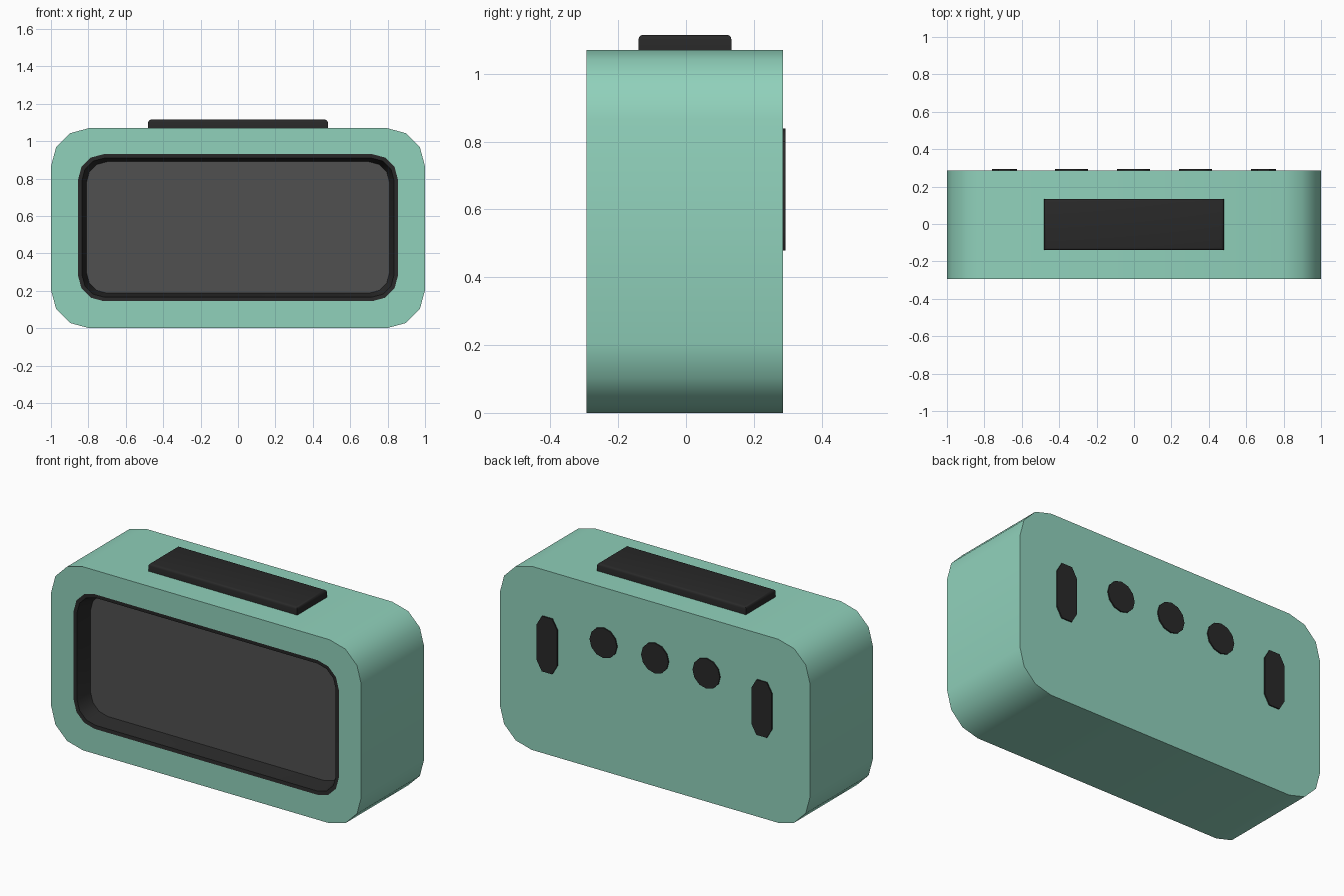
import bpy, bmesh
from math import cos, sin, pi, radians

if "Cube" in bpy.data.objects:
    bpy.data.objects.remove(bpy.data.objects["Cube"])


def material(name, rgb):
    m = bpy.data.materials.new(name)
    m.diffuse_color = (*rgb, 1)
    m.use_nodes = True
    m.node_tree.nodes["Principled BSDF"].inputs["Base Color"].default_value = m.diffuse_color
    return m


GREEN = material("mint_green", (0.28, 0.64, 0.50))
BLACK = material("black", (0.022, 0.022, 0.022))
GREY = material("screen_grey", (0.08, 0.08, 0.08))


def finish(name, bm, mat, smooth=True):
    me = bpy.data.meshes.new(name)
    bm.to_mesh(me)
    bm.free()
    me.materials.append(mat)
    ob = bpy.data.objects.new(name, me)
    bpy.context.collection.objects.link(ob)
    if smooth:
        bpy.ops.object.select_all(action='DESELECT')
        ob.select_set(True)
        bpy.context.view_layer.objects.active = ob
        bpy.ops.object.shade_smooth_by_angle(angle=radians(35))
    return ob


def round_rect(hw, z0, z1, r, y):
    """Rounded rectangle with three segments per corner, facing the front."""
    pts = []
    corners = ((1, z0 + r, -90), (1, z1 - r, 0), (-1, z1 - r, 90), (-1, z0 + r, 180))
    for sx, zc, start in corners:
        for k in range(4):
            a = radians(start + 30 * k)
            pts.append((sx * (hw - r) + r * cos(a), y, zc + r * sin(a)))
    return pts


def disc(x, z, r, y, half=0.0, n=12):
    """Polygon disc, stretched upright into a slot when half is given."""
    pts = []
    for k in range(n):
        a = 2 * pi * k / n
        pts.append((x + r * cos(a), y, z + r * sin(a)))
    if half:
        pts = [(x + r * cos(radians(a)), y, z + s * half + r * sin(radians(a)))
               for s, a0 in ((1, 0), (-1, 180)) for a in range(a0, a0 + 181, 60)]
    return pts


def loft(name, rings, mat, cap_back=False, cap_front=False):
    """Skin a stack of matching rings."""
    bm = bmesh.new()
    vs = [[bm.verts.new(p) for p in ring] for ring in rings]
    n = len(vs[0])
    for a, b in zip(vs, vs[1:]):
        for i in range(n):
            j = (i + 1) % n
            bm.faces.new((a[i], a[j], b[j], b[i]))
    if cap_back:
        bm.faces.new(vs[0][::-1])
    if cap_front:
        bm.faces.new(vs[-1])
    return finish(name, bm, mat)


FRONT, BACK = -0.293, 0.286
opening = round_rect(0.855, 0.145, 0.93, 0.135, FRONT)
screen_edge = round_rect(0.81, 0.187, 0.89, 0.11, -0.20)

# Case with the front opening
loft("case", [round_rect(1, 0, 1.07, 0.205, BACK),
              round_rect(1, 0, 1.07, 0.205, FRONT), opening], GREEN, cap_back=True)

# Bezel: thin lip and sloping recess
loft("bezel", [opening, round_rect(0.834, 0.166, 0.909, 0.118, FRONT + 0.002),
               screen_edge], BLACK)

# Screen at the bottom of the recess
loft("screen", [screen_edge], GREY, cap_front=True)

# Top button with softened upper edges
bm = bmesh.new()
bmesh.ops.create_cube(bm, size=1)
for v in bm.verts:
    v.co = (v.co.x * 0.96, v.co.y * 0.274 - 0.003, 1.0875 + v.co.z * 0.055)
top = [e for e in bm.edges if all(v.co.z > 1.1 for v in e.verts)]
bmesh.ops.bevel(bm, geom=top, offset=0.014, segments=3, profile=0.5, affect='EDGES')
finish("top_button", bm, BLACK)

# Back knobs and slots
for i, x in enumerate((-0.335, -0.003, 0.329)):
    loft(f"back_knob_{i + 1}", [disc(x, 0.75, 0.088, y) for y in (0.293, 0.28)],
         BLACK, cap_back=True, cap_front=True)
for side, x in (("left", -0.692), ("right", 0.692)):
    loft(f"back_slot_{side}", [disc(x, 0.64, 0.066, y, half=0.104) for y in (0.293, 0.28)],
         BLACK, cap_back=True, cap_front=True)
